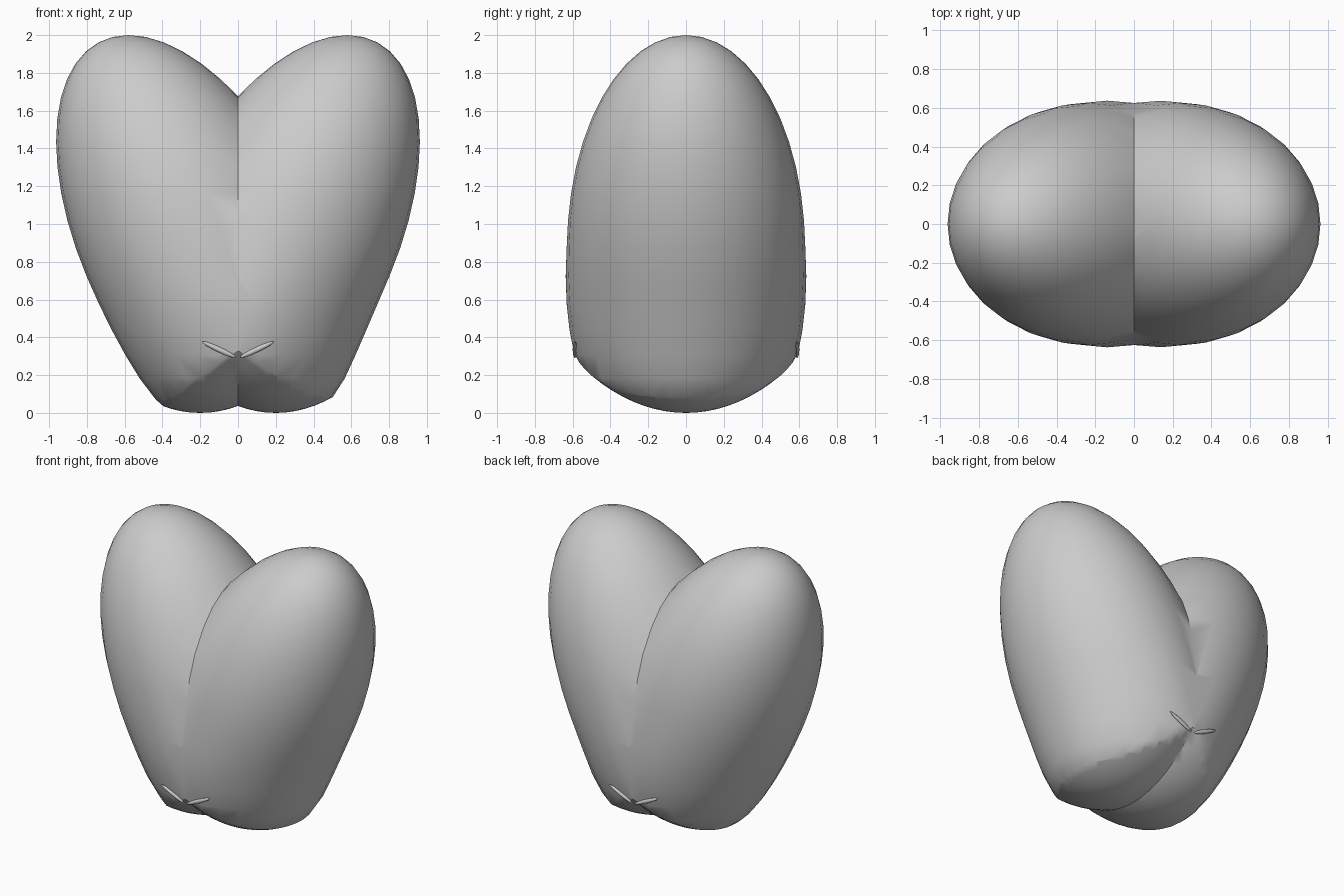
import bpy, bmesh, math
from mathutils import Matrix

default = bpy.data.objects.get("Cube")
if default:
    bpy.data.objects.remove(default, do_unlink=True)

grey = bpy.data.materials.new("plain grey")
grey.use_nodes = True
grey.diffuse_color = (0.6, 0.6, 0.6, 1)
grey.node_tree.nodes["Principled BSDF"].inputs["Base Color"].default_value = (0.6, 0.6, 0.6, 1)


def clamp(v):
    return max(0.0, min(1.0, v))


def add_object(name, bm):
    bmesh.ops.recalc_face_normals(bm, faces=bm.faces)
    mesh = bpy.data.meshes.new(name)
    bm.to_mesh(mesh)
    bm.free()
    obj = bpy.data.objects.new(name, mesh)
    bpy.context.collection.objects.link(obj)
    mesh.materials.append(grey)
    return obj


def ball(matrix, segments=32, rings=24):
    bm = bmesh.new()
    bmesh.ops.create_uvsphere(bm, u_segments=segments, v_segments=rings, radius=1)
    bmesh.ops.transform(bm, matrix=matrix, verts=bm.verts)
    return bm


def lobe(flare, spread):
    """Half of the body: a leaning egg, cut at the middle and rounded off below."""
    bm = ball(Matrix(((0.668, 0, 0.389, 0.19), (0, 0.63, 0, 0),
                      (0, 0, 1.13, 0.87), (0, 0, 0, 1))))
    cut = bmesh.ops.bisect_plane(bm, geom=bm.verts[:] + bm.edges[:] + bm.faces[:],
                                 plane_co=(0, 0, 0), plane_no=(1, 0, 0), clear_inner=True)
    rim = [e for e in cut["geom_cut"] if isinstance(e, bmesh.types.BMEdge)]
    bmesh.ops.holes_fill(bm, edges=rim, sides=0)
    # flare the base outwards and fill the fold low at front and back
    for v in bm.verts:
        x, y, z = v.co
        v.co.x += flare * clamp((0.7 - z) / 0.6) ** 2 * clamp(x / 0.4)
        swell = 0.045 * clamp((0.9 - z) / 0.6) * math.exp(-(x / spread) ** 2)
        v.co.y += math.copysign(swell * clamp(abs(y) / 0.4), y)
    half = add_object("lobe", bm)

    # round underside
    cutter = add_object("underside_cutter", ball(
        Matrix.Translation((0.2, 0, 2)) @ Matrix.Diagonal((1.054, 1.155, 2, 1)), 64, 64))
    cutter.hide_render = True
    mod = half.modifiers.new("underside", "BOOLEAN")
    mod.operation, mod.solver, mod.object = "INTERSECT", "EXACT", cutter
    depsgraph = bpy.context.evaluated_depsgraph_get()
    mesh = bpy.data.meshes.new_from_object(half.evaluated_get(depsgraph))
    for helper in (half, cutter):
        bpy.data.objects.remove(helper, do_unlink=True)
    return mesh


# two lobes joined at the middle
body = bmesh.new()
for side, flare, spread in ((1, 0.11, 0.4), (-1, 0.05, 0.5)):
    part = bmesh.new()
    part.from_mesh(lobe(flare, spread))
    caps = [f for f in part.faces if all(abs(v.co.x) < 1e-4 for v in f.verts)]
    bmesh.ops.delete(part, geom=caps, context="FACES")
    for v in part.verts:
        v.co.x *= side
    if side < 0:
        bmesh.ops.reverse_faces(part, faces=part.faces)
    temp = bpy.data.meshes.new("half")
    part.to_mesh(temp)
    part.free()
    body.from_mesh(temp)
    bpy.data.meshes.remove(temp)
bmesh.ops.remove_doubles(body, verts=body.verts, dist=0.001)
for f in body.faces:
    f.material_index = 0
parts = [add_object("heart_body", body)]

# small folds low on the front and back
for face, y in (("front", -0.588), ("back", 0.588)):
    for side, word in ((1, "left"), (-1, "right")):
        place = (Matrix.Translation((side * 0.1, y, 0.335))
                 @ Matrix.Rotation(-side * math.radians(25), 4, "Y")
                 @ Matrix.Diagonal((0.1, 0.012, 0.014, 1)))
        parts.append(add_object(f"{face}_{word}_fold", ball(place, 16, 8)))

bpy.ops.object.select_all(action="DESELECT")
for obj in parts:
    obj.select_set(True)
bpy.context.view_layer.objects.active = parts[0]
bpy.ops.object.shade_smooth_by_angle(angle=math.radians(35))
